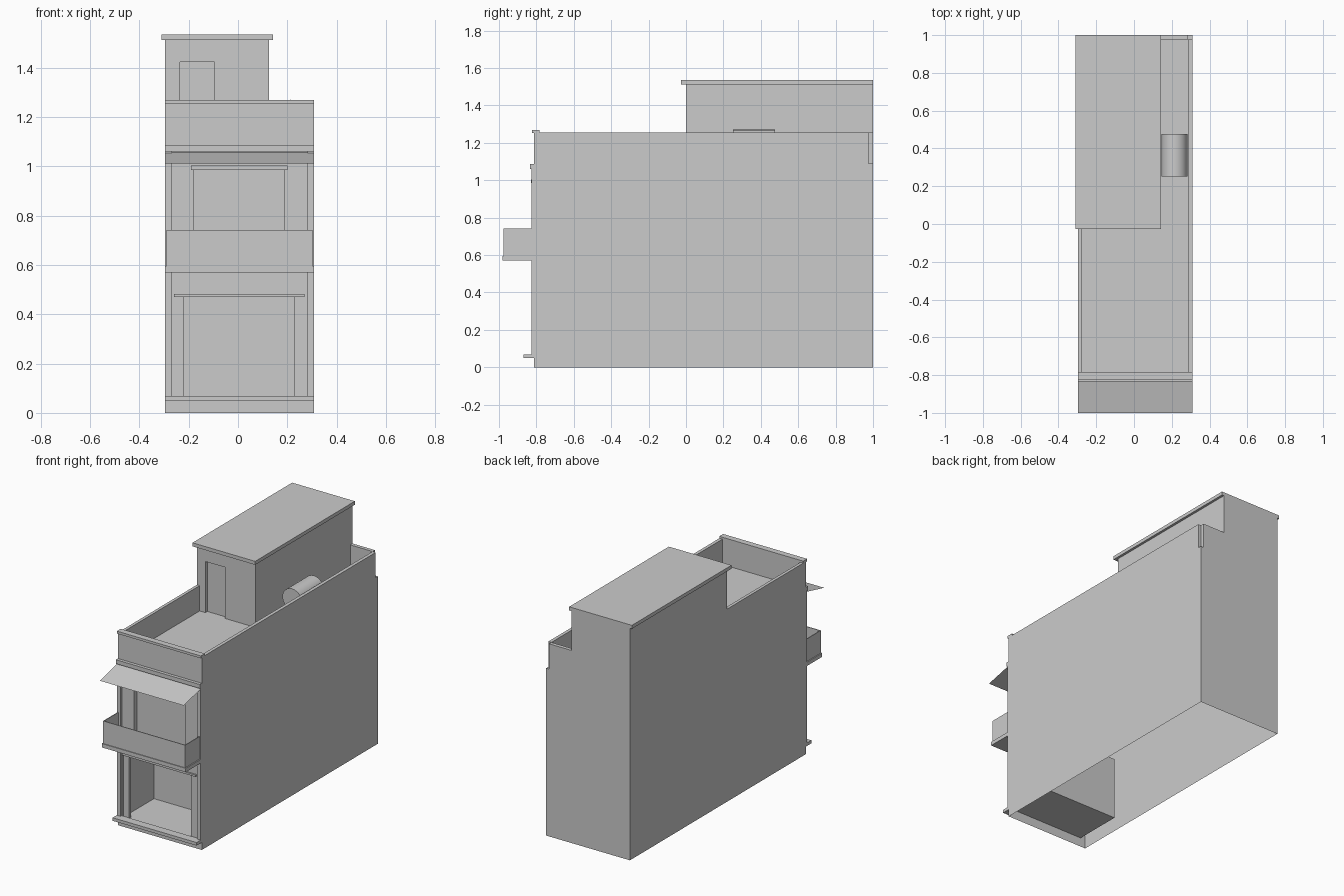
import bpy, bmesh, math
from mathutils import Vector, Matrix

if "Cube" in bpy.data.objects:
    bpy.data.objects.remove(bpy.data.objects["Cube"])

# Main extents: left, right, front, back, terrace level, parapet top
L, R, F, B = -0.296, 0.309, -0.814, 1.0
T, P = 1.09, 1.255


def finish(name, bm):
    me = bpy.data.meshes.new(name)
    bm.to_mesh(me)
    bm.free()
    ob = bpy.data.objects.new(name, me)
    bpy.context.collection.objects.link(ob)
    return ob


def add_box(bm, x, y, z, drop=(), inward=False):
    """Box from ranges; drop lists outward directions of faces to leave open."""
    lo, hi = Vector((x[0], y[0], z[0])), Vector((x[1], y[1], z[1]))
    m = Matrix.Translation((lo + hi) / 2) @ Matrix.Diagonal((*(hi - lo), 1))
    vs = bmesh.ops.create_cube(bm, size=1, matrix=m)["verts"]
    faces = list({f for v in vs for f in v.link_faces})
    for f in faces:
        f.normal_update()
    gone = [f for f in faces if any(f.normal.dot(Vector(d)) > 0.9 for d in drop)]
    if inward:
        bmesh.ops.reverse_faces(bm, faces=[f for f in faces if f not in gone])
    bmesh.ops.delete(bm, geom=gone, context="FACES")


def box(name, x, y, z, drop=()):
    bm = bmesh.new()
    add_box(bm, x, y, z, drop)
    return finish(name, bm)


def shell(name, x, y, z, openings):
    """Hollow block open below, its front pierced by recesses (x, z, depth)."""
    bm = bmesh.new()
    add_box(bm, x, y, z, drop=((0, 0, -1), (0, -1, 0)))
    xs = sorted({*x, *(v for o in openings for v in o[0])})
    zs = sorted({*z, *(v for o in openings for v in o[1])})
    for x0, x1 in zip(xs, xs[1:]):
        for z0, z1 in zip(zs, zs[1:]):
            cx, cz = (x0 + x1) / 2, (z0 + z1) / 2
            if any(o[0][0] < cx < o[0][1] and o[1][0] < cz < o[1][1] for o in openings):
                continue
            pts = ((x0, z0), (x1, z0), (x1, z1), (x0, z1))
            bm.faces.new([bm.verts.new((a, y[0], c)) for a, c in pts])
    for ox, oz, depth in openings:
        add_box(bm, ox, (y[0], y[0] + depth), oz, drop=((0, -1, 0),), inward=True)
    bmesh.ops.remove_doubles(bm, verts=bm.verts, dist=1e-5)
    bmesh.ops.dissolve_limit(bm, angle_limit=0.01, verts=bm.verts, edges=bm.edges)
    return finish(name, bm)


# House body with the ground-floor recess and the balcony door recess
shell("house_body", (L, R), (F, B), (0, T), [
    ((-0.26, 0.27), (0.06, 0.47), 0.32),
    ((-0.18, 0.187), (0.595, 0.985), 0.03)])

# Rooftop room with its recessed door and roof slab
shell("rooftop_room", (L, 0.126), (0, B), (T, 1.512), [((-0.235, -0.095), (T, 1.423), 0.02)])
box("rooftop_room_roof", (-0.31, 0.142), (-0.026, B), (1.512, 1.535))

# Terrace parapets
box("parapet_front", (L, R), (F, -0.785), (T, P))
box("parapet_cap", (L, R), (-0.824, -0.784), (1.252, 1.268))
box("parapet_left", (L, -0.276), (-0.785, 0), (T, P))
box("parapet_right", (0.287, R), (-0.785, 0.976), (T, P))
box("parapet_back", (0.126, 0.287), (0.976, B), (T, P))

# Facade trim
box("front_step", (L, R), (-0.868, F), (0.049, 0.069))
box("cornice", (L, R), (-0.835, F), (1.06, 1.086))
box("ground_lintel", (-0.26, 0.27), (-0.825, F), (0.47, 0.482))
box("door_hood", (-0.19, 0.2), (-0.83, F), (0.985, 1.003))
for side, px, dx in (("left", (L, -0.268), (-0.26, -0.22)),
                     ("right", (0.281, R), (0.227, 0.27))):
    box("pilaster_" + side, px, (-0.825, F), (0.069, 1.06))
    box("shop_post_" + side, dx, (-0.81, -0.785), (0.06, 0.47))

# Balcony slab and thin guard walls
box("balcony_slab", (L, R), (-0.98, F), (0.57, 0.595))
gx0, gx1, gy, t = -0.29, 0.302, -0.975, 0.005
box("balcony_guard_front", (gx0, gx1), (gy, gy + t), (0.595, 0.742))
box("balcony_guard_left", (gx0, gx0 + t), (gy + t, F), (0.595, 0.742))
box("balcony_guard_right", (gx1 - t, gx1), (gy + t, F), (0.595, 0.742))

# Sloping sheet awning
bm = bmesh.new()
bm.faces.new([bm.verts.new(v) for v in (
    (L, -1.0, 1.012), (R, -1.0, 1.012), (R, F, 1.056), (L, F, 1.056))])
finish("awning", bm)

# Water tank lying on the terrace
bm = bmesh.new()
bmesh.ops.create_cone(bm, cap_ends=True, segments=24, radius1=0.069, radius2=0.069, depth=0.225,
                      matrix=Matrix.Translation((0.214, 0.363, 1.201)) @ Matrix.Rotation(math.pi / 2, 4, "X"))
tank = finish("water_tank", bm)
bpy.context.view_layer.objects.active = tank
tank.select_set(True)
bpy.ops.object.shade_smooth_by_angle()
